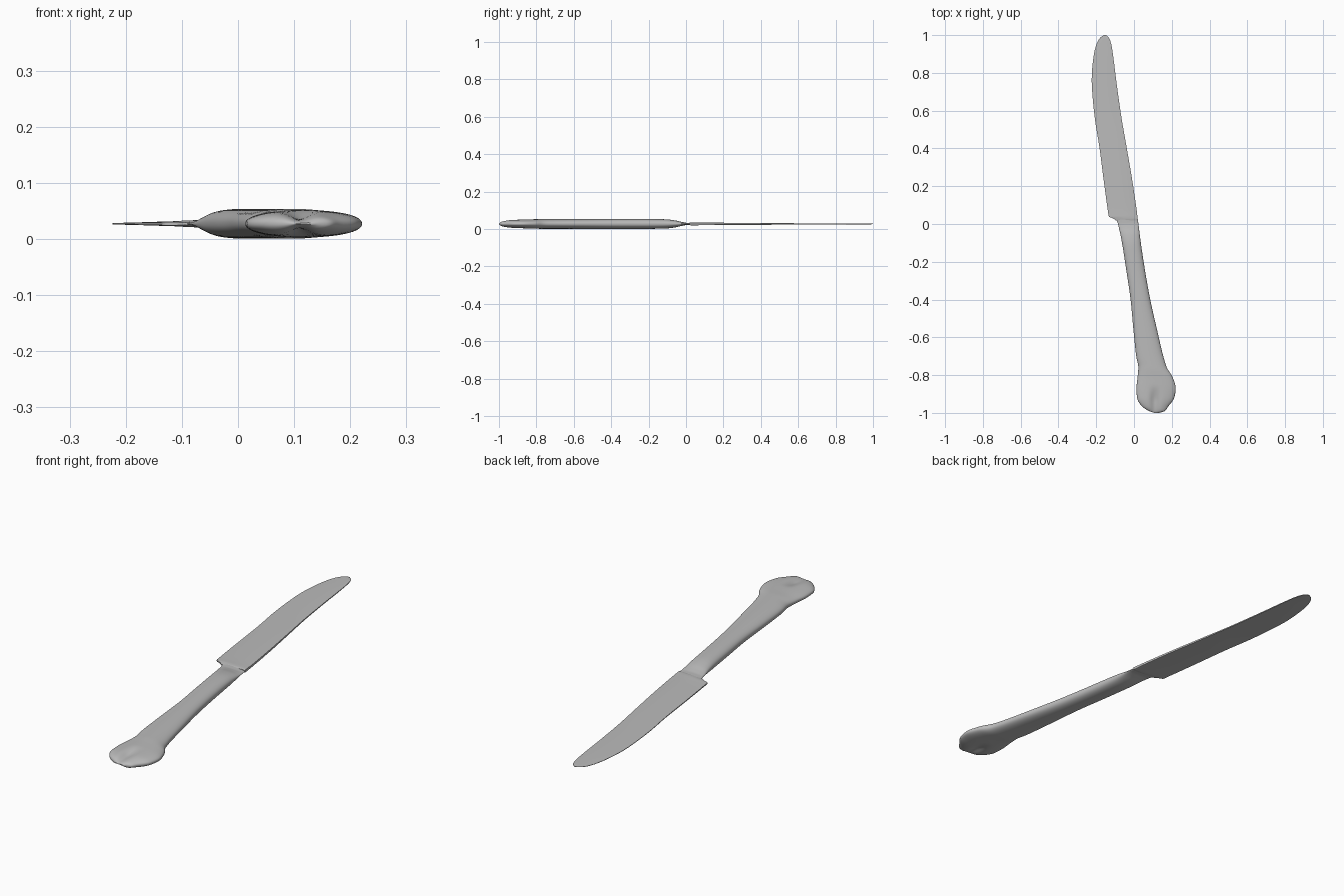
import bpy, bmesh, math

old = bpy.data.objects.get("Cube")
if old:
    bpy.data.objects.remove(old, do_unlink=True)

steel = bpy.data.materials.new("brushed_steel")
steel.use_nodes = True
GREY = (0.5, 0.5, 0.5, 1)
steel.diffuse_color = GREY
steel.node_tree.nodes["Principled BSDF"].inputs["Base Color"].default_value = GREY

MID_Z = 0.027


def slope(a, b):
    # harmonic tangent: smooth without overshoot
    return 2 * a * b / (a + b) if a * b > 0 else 0.0


def refine(rows, steps):
    # add smooth in-between stations
    out = []
    for i in range(len(rows) - 1):
        for s in range(steps):
            t = s / steps
            row = []
            for k in range(len(rows[0])):
                p, q = rows[i][k], rows[i + 1][k]
                d = q - p
                m0 = slope(p - rows[i - 1][k], d) if i else d
                m1 = slope(d, rows[i + 2][k] - q) if i + 2 < len(rows) else d
                row.append(p + t * (m0 + t * (3 * d - 2 * m0 - m1 + t * (m0 + m1 - 2 * d))))
            out.append(row)
    return out + [rows[-1]]


def loft(name, rows, profile, steps, shape=None):
    # rows: y, left x, right x, half thickness; profile: (u, v) from -1 to 1
    bm = bmesh.new()
    rings = []
    for y, x0, x1, half in refine(rows, steps):
        ring = []
        for u, v in profile:
            x = (x0 + x1) / 2 + u * (x1 - x0) / 2
            h = half * v * (shape(x, y) if shape else 1)
            ring.append(bm.verts.new((x, y, MID_Z + h)))
        rings.append(ring)
    n = len(profile)
    for a, b in zip(rings, rings[1:]):
        for i in range(n):
            j = (i + 1) % n
            bm.faces.new((a[i], a[j], b[j], b[i]))
    bm.faces.new(rings[0])
    bm.faces.new(rings[-1])
    bmesh.ops.recalc_face_normals(bm, faces=bm.faces)
    mesh = bpy.data.meshes.new(name)
    bm.to_mesh(mesh)
    bm.free()
    mesh.materials.append(steel)
    obj = bpy.data.objects.new(name, mesh)
    bpy.context.collection.objects.link(obj)
    bpy.ops.object.select_all(action="DESELECT")
    obj.select_set(True)
    bpy.context.view_layer.objects.active = obj
    bpy.ops.object.shade_smooth_by_angle(angle=math.radians(40))


def power(c, e):
    return math.copysign(abs(c) ** e, c)


def groove(x, y):
    # cleft on both faces of the flared butt
    t = min(1, max(0, (-0.85 - y) / 0.09))
    return 1 - 0.6 * t * t * (3 - 2 * t) * math.exp(-((x - 0.11) / 0.022) ** 2)


# Handle: rounded bar flaring into a cleft butt
N = 72
oval = []
for i in range(N):
    a = 2 * math.pi * i / N
    oval.append((power(math.cos(a), 0.9), power(math.sin(a), 0.9)))
handle = [
    (-1.0, 0.108, 0.132, 0.003),
    (-0.99, 0.08, 0.163, 0.012),
    (-0.965, 0.042, 0.182, 0.019),
    (-0.92, 0.016, 0.213, 0.023),
    (-0.87, 0.013, 0.221, 0.024),
    (-0.81, 0.019, 0.204, 0.025),
    (-0.76, 0.023, 0.174, 0.0265),
    (-0.70, 0.012, 0.155, 0.0265),
    (-0.56, -0.003, 0.122, 0.0265),
    (-0.40, -0.018, 0.086, 0.0265),
    (-0.25, -0.04, 0.059, 0.0265),
    (-0.12, -0.06, 0.039, 0.025),
    (-0.06, -0.071, 0.031, 0.019),
    (-0.02, -0.08, 0.026, 0.010),
    (0.005, -0.086, 0.023, 0.006),
    (0.03, -0.094, 0.019, 0.006),
]
loft("handle", handle, oval, 5, groove)

# Blade: wedge from a thick spine on the right to a thin edge on the left
wedge = [(-1, 0.35), (-0.6, 0.65), (0, 0.9), (0.9, 1), (1, 0.7)]
wedge += [(u, -v) for u, v in reversed(wedge)]
blade = [
    (0.018, -0.094, 0.021, 0.006),
    (0.03, -0.112, 0.0195, 0.008),
    (0.04, -0.133, 0.018, 0.008),
    (0.075, -0.139, 0.014, 0.007),
    (0.236, -0.161, -0.01, 0.006),
    (0.40, -0.182, -0.038, 0.005),
    (0.58, -0.21, -0.069, 0.0035),
    (0.76, -0.224, -0.094, 0.003),
    (0.88, -0.215, -0.109, 0.0025),
    (0.95, -0.199, -0.12, 0.002),
    (0.985, -0.18, -0.132, 0.002),
    (1.0, -0.16, -0.148, 0.0015),
]
loft("blade", blade, wedge, 4)
